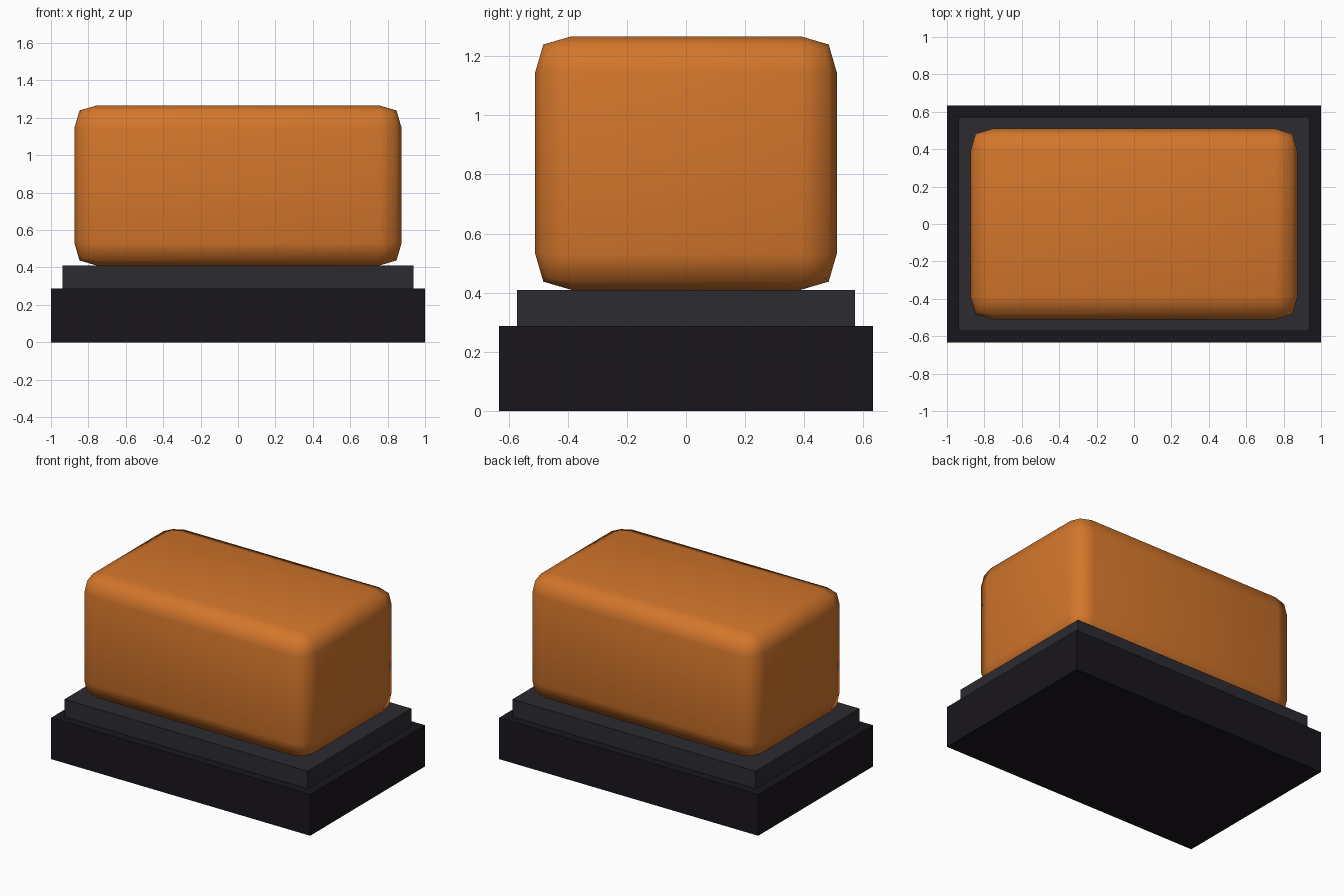
import bpy

if "Cube" in bpy.data.objects:
    bpy.data.objects.remove(bpy.data.objects["Cube"])


def material(name, rgb):
    mat = bpy.data.materials.new(name)
    mat.diffuse_color = (*rgb, 1.0)
    mat.use_nodes = True
    mat.node_tree.nodes["Principled BSDF"].inputs["Base Color"].default_value = mat.diffuse_color
    return mat


def box(name, size, z_bottom, mat):
    bpy.ops.mesh.primitive_cube_add(size=1, location=(0, 0, z_bottom + size[2] / 2))
    obj = bpy.context.object
    obj.name = name
    obj.scale = size
    bpy.ops.object.transform_apply(location=False, rotation=False, scale=True)
    obj.data.materials.append(mat)
    return obj


black = material("black_plastic", (0.010, 0.008, 0.012))
charcoal = material("charcoal_rubber", (0.025, 0.024, 0.030))
amber = material("amber_lens", (0.65, 0.18, 0.024))

# Stepped mount: housing base with a gasket on top
box("base", (2.0, 1.266, 0.287), 0.0, black)
box("gasket", (1.876, 1.144, 0.123), 0.287, charcoal)

# Rounded lens block
lens = box("lens", (1.75, 1.02, 0.857), 0.41, amber)
bevel = lens.modifiers.new("rounded_edges", "BEVEL")
bevel.width = 0.122
bevel.segments = 2
bevel.profile = 0.6
bpy.ops.object.shade_smooth()
